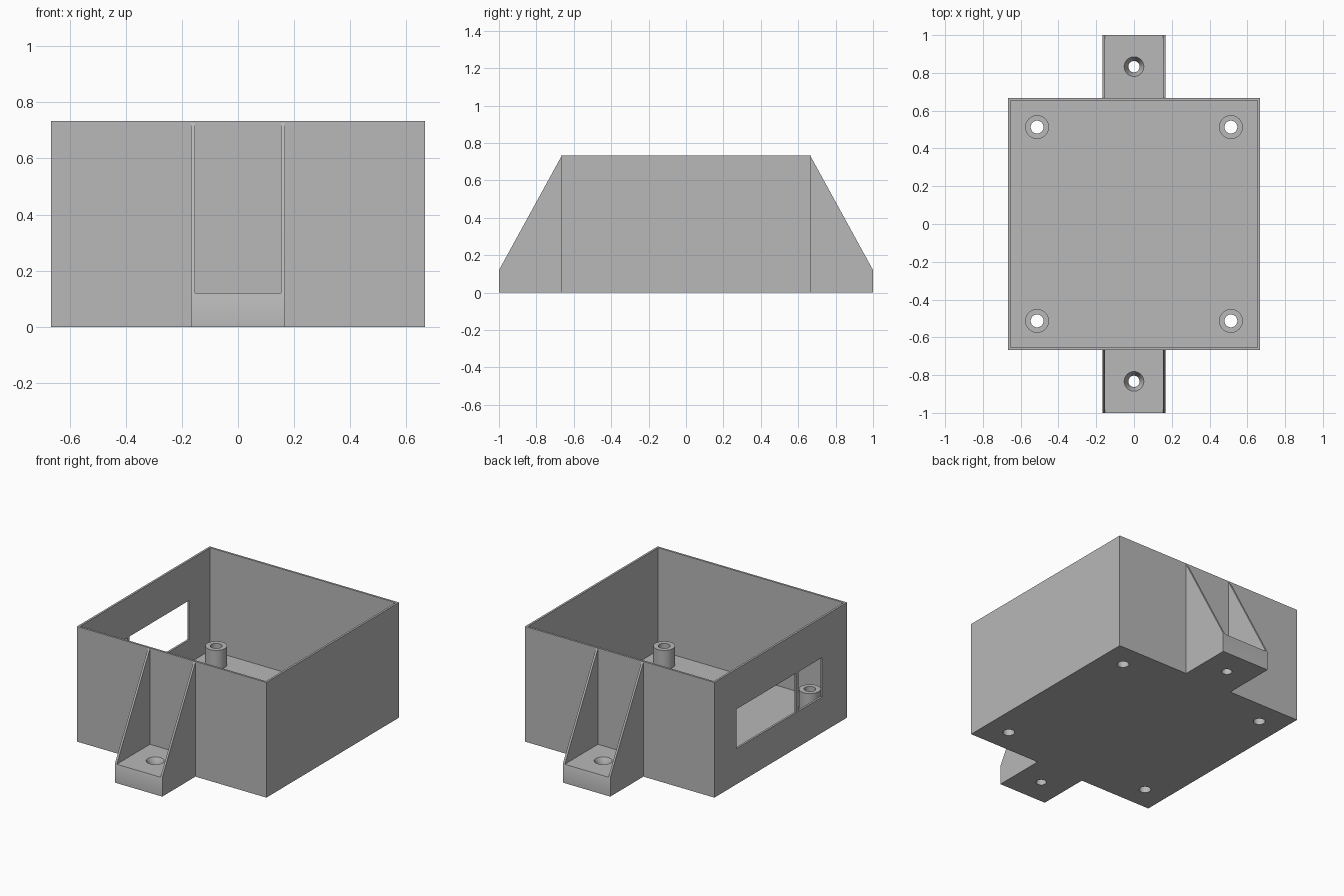
import bpy, bmesh, math
from mathutils import Matrix, Vector

old = bpy.data.objects.get("Cube")
if old:
    bpy.data.objects.remove(old, do_unlink=True)

HALF, HEIGHT, WALL, FLOOR = 0.667, 0.733, 0.0133, 0.08
POST_XY, POST_TOP = 0.513, 0.2
TAB_HALF, TAB_TOP, TAB_HOLE_Y = 0.167, 0.12, 0.833

grey = bpy.data.materials.new("plain grey")
grey.use_nodes = True
grey.diffuse_color = (0.48, 0.48, 0.48, 1)
grey.node_tree.nodes["Principled BSDF"].inputs["Base Color"].default_value = grey.diffuse_color


def make(name, bm):
    bmesh.ops.recalc_face_normals(bm, faces=bm.faces[:])
    mesh = bpy.data.meshes.new(name)
    bm.to_mesh(mesh)
    bm.free()
    mesh.materials.append(grey)
    obj = bpy.data.objects.new(name, mesh)
    bpy.context.collection.objects.link(obj)
    return obj


def block(name, lo, hi):
    lo, hi = Vector(lo), Vector(hi)
    bm = bmesh.new()
    bmesh.ops.create_cube(bm, size=1, matrix=Matrix.Translation((lo + hi) / 2)
                          @ Matrix.Diagonal((*(hi - lo), 1)))
    return make(name, bm)


def cone(name, x, y, z0, z1, r0, r1):
    bm = bmesh.new()
    bmesh.ops.create_cone(bm, cap_ends=True, segments=40, radius1=r0, radius2=r1,
                          depth=z1 - z0, matrix=Matrix.Translation((x, y, (z0 + z1) / 2)))
    return make(name, bm)


def carve(obj, cutters):
    """Cut each helper out of the part, then discard the helpers."""
    for c in cutters:
        c.hide_render = True
        mod = obj.modifiers.new("cut", 'BOOLEAN')
        mod.operation, mod.solver, mod.object = 'DIFFERENCE', 'EXACT', c
    bpy.context.view_layer.update()
    deps = bpy.context.evaluated_depsgraph_get()
    mesh = bpy.data.meshes.new_from_object(obj.evaluated_get(deps))
    obj.modifiers.clear()
    obj.data = mesh
    for c in cutters:
        bpy.data.objects.remove(c, do_unlink=True)
    bpy.ops.object.select_all(action='DESELECT')
    obj.select_set(True)
    bpy.context.view_layer.objects.active = obj
    bpy.ops.object.shade_smooth_by_angle(angle=math.radians(30))


corners = [(sx * POST_XY, sy * POST_XY) for sx in (-1, 1) for sy in (-1, 1)]

# Open box with two side windows and four screw holes
inner = HALF - WALL
box = block("open_box", (-HALF, -HALF, 0), (HALF, HALF, HEIGHT))
cuts = [block("cavity", (-inner, -inner, FLOOR), (inner, inner, 1))]
for y0, y1 in ((-0.156, 0.443), (-0.417, -0.179)):
    cuts.append(block("window", (-0.8, y0, 0.227), (-0.6, y1, 0.478)))
cuts += [cone("hole", x, y, -0.1, 0.3, 0.034, 0.034) for x, y in corners]
carve(box, cuts)

# Hollow standoff posts
for i, (x, y) in enumerate(corners):
    post = cone(f"standoff_{i + 1}", x, y, FLOOR - 0.002, POST_TOP, 0.063, 0.063)
    carve(post, [cone("hole", x, y, -0.1, 0.3, 0.034, 0.034)])

# Gusseted mounting tabs with countersunk holes
for name, s in (("front_mount", -1), ("back_mount", 1)):
    bm = bmesh.new()
    profile = [(HALF, 0), (1, 0), (1, TAB_TOP), (HALF, HEIGHT - 0.006)]
    face = bm.faces.new([bm.verts.new((-TAB_HALF, s * y, z)) for y, z in profile])
    ext = bmesh.ops.extrude_face_region(bm, geom=[face])
    verts = [v for v in ext["geom"] if isinstance(v, bmesh.types.BMVert)]
    bmesh.ops.translate(bm, verts=verts, vec=(2 * TAB_HALF, 0, 0))
    mount = make(name, bm)
    w = TAB_HALF - WALL
    ya, yb = sorted((s * (HALF - 0.05), s * 1.1))
    carve(mount, [
        block("pocket", (-w, ya, TAB_TOP), (w, yb, 1)),
        cone("hole", 0, s * TAB_HOLE_Y, -0.1, 0.2, 0.03, 0.03),
        cone("countersink", 0, s * TAB_HOLE_Y, 0.08, 0.13, 0.03, 0.0575),
    ])
